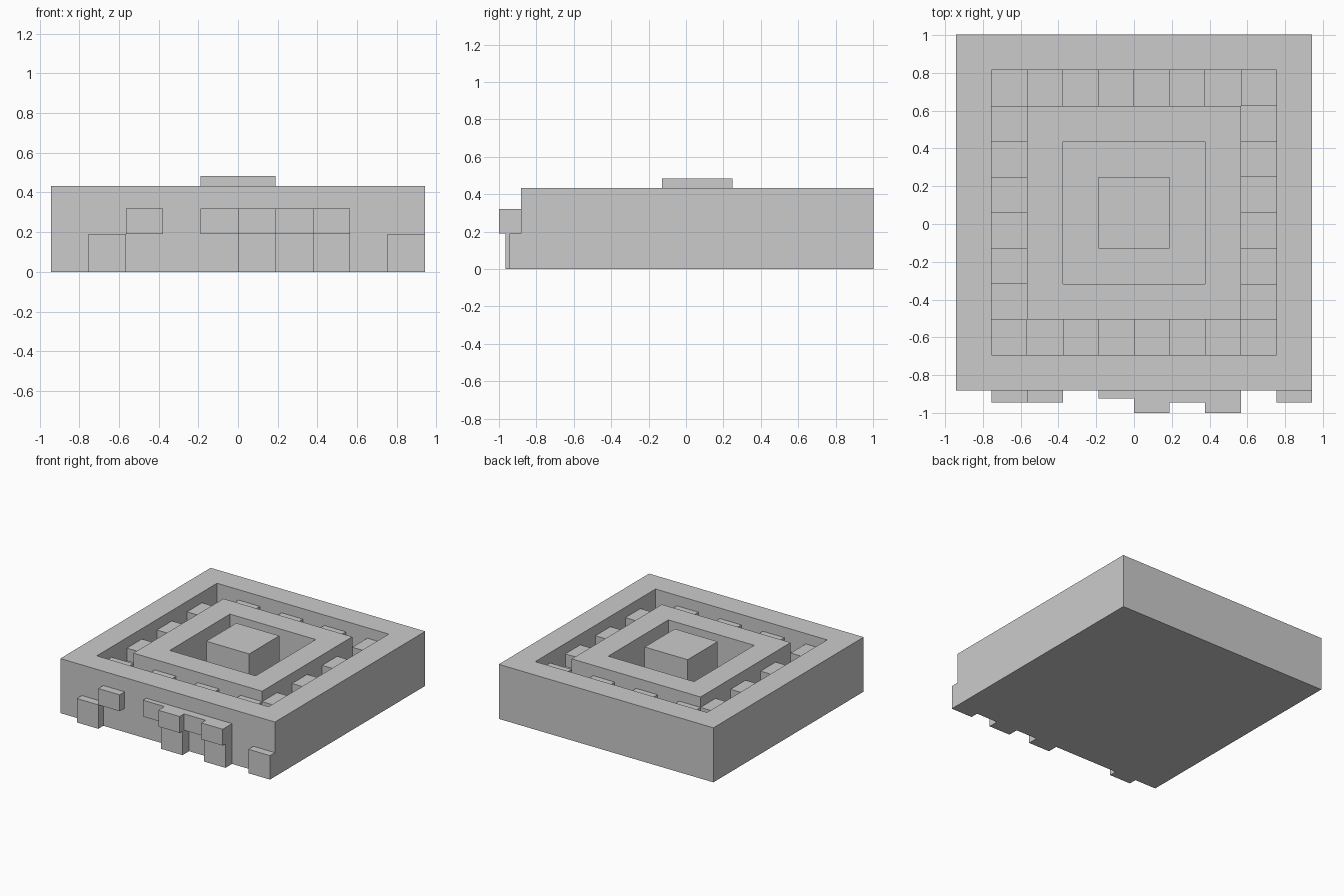
import bpy, bmesh

if "Cube" in bpy.data.objects:
    bpy.data.objects.remove(bpy.data.objects["Cube"])

U = 0.1885          # one block of the 10 x 10 plan
CY = 0.06           # plan centre in y
TOP = 0.433         # wall height
FRONT = CY - 5 * U  # front face of the outer wall


def finish(name, bm):
    bmesh.ops.recalc_face_normals(bm, faces=bm.faces)
    mesh = bpy.data.meshes.new(name)
    bm.to_mesh(mesh)
    bm.free()
    obj = bpy.data.objects.new(name, mesh)
    bpy.context.collection.objects.link(obj)
    return obj


def add_box(bm, lo, hi):
    verts = bmesh.ops.create_cube(bm, size=1)["verts"]
    for v in verts:
        v.co = [l + (c + 0.5) * (h - l) for c, l, h in zip(v.co, lo, hi)]


def box(name, lo, hi):
    bm = bmesh.new()
    add_box(bm, lo, hi)
    return finish(name, bm)


def frame(name, outer, inner, height):
    """Square ring wall with half-widths given in blocks."""
    bm = bmesh.new()
    loops = []
    for half, z in ((outer, 0), (outer, height), (inner, height), (inner, 0)):
        h = half * U
        loops.append([bm.verts.new((sx * h, CY + sy * h, z))
                      for sx, sy in ((-1, -1), (1, -1), (1, 1), (-1, 1))])
    for i in range(4):
        a, b = loops[i], loops[(i + 1) % 4]
        for j in range(4):
            k = (j + 1) % 4
            bm.faces.new((a[j], a[k], b[k], b[j]))
    return finish(name, bm)


# Outer and inner walls
frame("outer_wall", 5, 4, TOP)
frame("inner_wall", 3, 2, TOP)

# Sunken floor and raised centre block
box("pit_floor", (-2 * U, CY - 2 * U, 0), (2 * U, CY + 2 * U, 0.1))
box("centre_block", (-U, CY - U, 0), (U, CY + U, 0.484))

# Channel paved with alternating high and low blocks
bm = bmesh.new()
for c in range(1, 9):
    for r in range(1, 9):
        if c in (1, 8) or r in (1, 8):
            x, y = (c - 5) * U, CY + (r - 5) * U
            z = 0.35 if (c + r) % 2 == 0 else 0.25
            add_box(bm, (x, y, 0), (x + U, y + U, z))
finish("channel_blocks", bm)

# Bricks standing out of the front: column, depth limit in y
LOWER = ((-4, -0.945), (0, -0.965), (2, -0.965), (4, -0.945))
UPPER = ((-3, -0.945), (-1, -0.923), (0, -1.0), (1, -0.945), (2, -1.0))
for name, row, z0, z1 in (("lower_front_bricks", LOWER, 0, 0.19),
                          ("upper_front_bricks", UPPER, 0.19, 0.32)):
    bm = bmesh.new()
    for col, y in row:
        add_box(bm, (col * U, y, z0), ((col + 1) * U, FRONT, z1))
    finish(name, bm)
